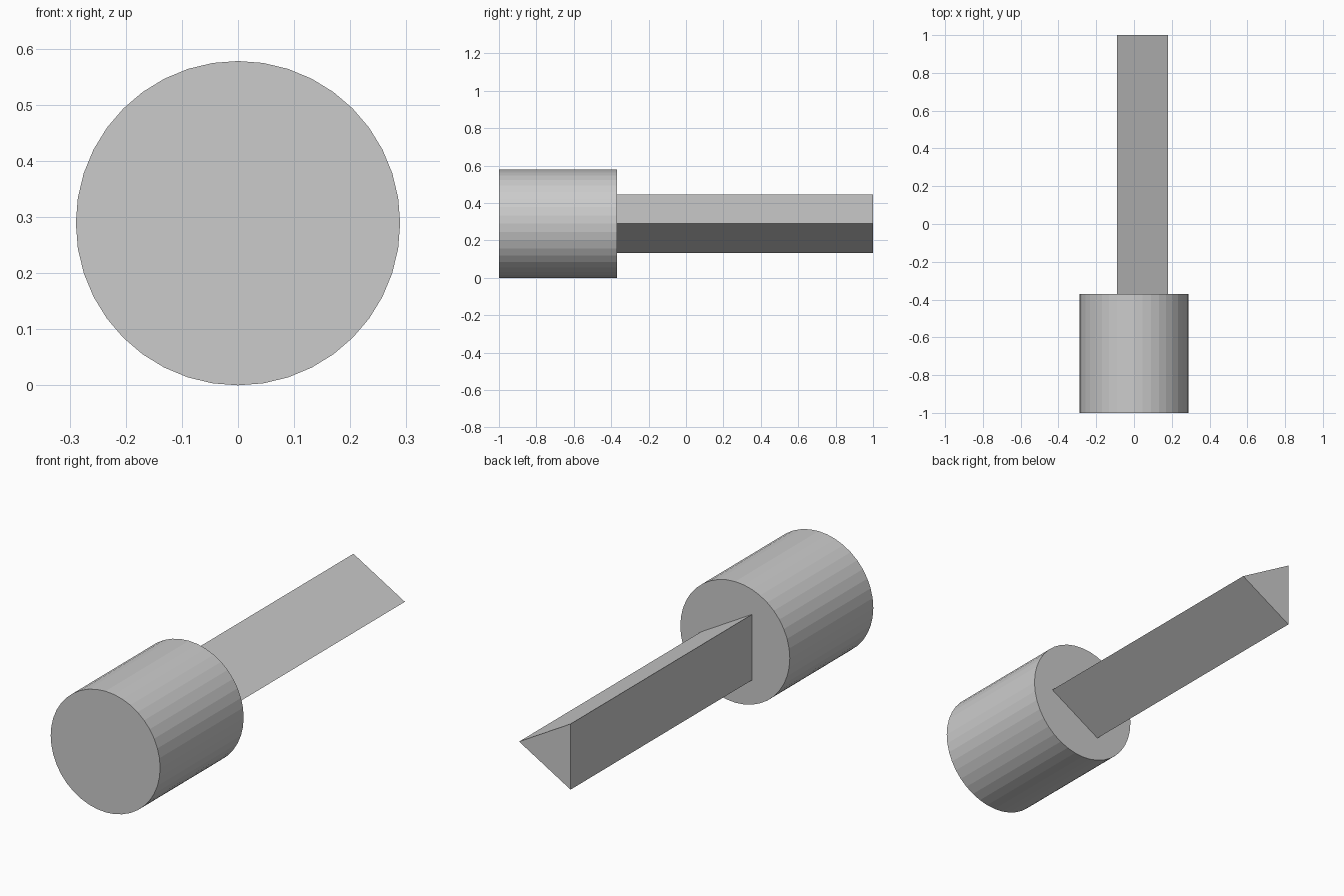
import bpy
import bmesh
import math

cube = bpy.data.objects.get("Cube")
if cube:
    bpy.data.objects.remove(cube, do_unlink=True)

RADIUS = 0.289
SHOULDER = -0.37

grey = bpy.data.materials.new("light grey")
grey.use_nodes = True
colour = (0.6, 0.6, 0.6, 1)
grey.diffuse_color = colour
grey.node_tree.nodes["Principled BSDF"].inputs["Base Color"].default_value = colour


def prism(name, sides, radius, y0, y1):
    """Flat-faced prism along y, with its first corner towards +x."""
    bm = bmesh.new()
    ring = []
    for i in range(sides):
        a = math.tau * i / sides
        ring.append(bm.verts.new((radius * math.cos(a), y0, RADIUS + radius * math.sin(a))))
    face = bm.faces.new(ring)
    new = bmesh.ops.extrude_face_region(bm, geom=[face])["geom"]
    verts = [v for v in new if isinstance(v, bmesh.types.BMVert)]
    bmesh.ops.translate(bm, verts=verts, vec=(0, y1 - y0, 0))
    bmesh.ops.recalc_face_normals(bm, faces=bm.faces)
    mesh = bpy.data.meshes.new(name)
    bm.to_mesh(mesh)
    bm.free()
    mesh.materials.append(grey)
    obj = bpy.data.objects.new(name, mesh)
    bpy.context.collection.objects.link(obj)
    return obj


# Round head at the front
prism("round_head", 40, RADIUS, -1, SHOULDER)

# Triangular shaft running to the back
prism("triangular_shaft", 3, 0.181, SHOULDER, 1)
